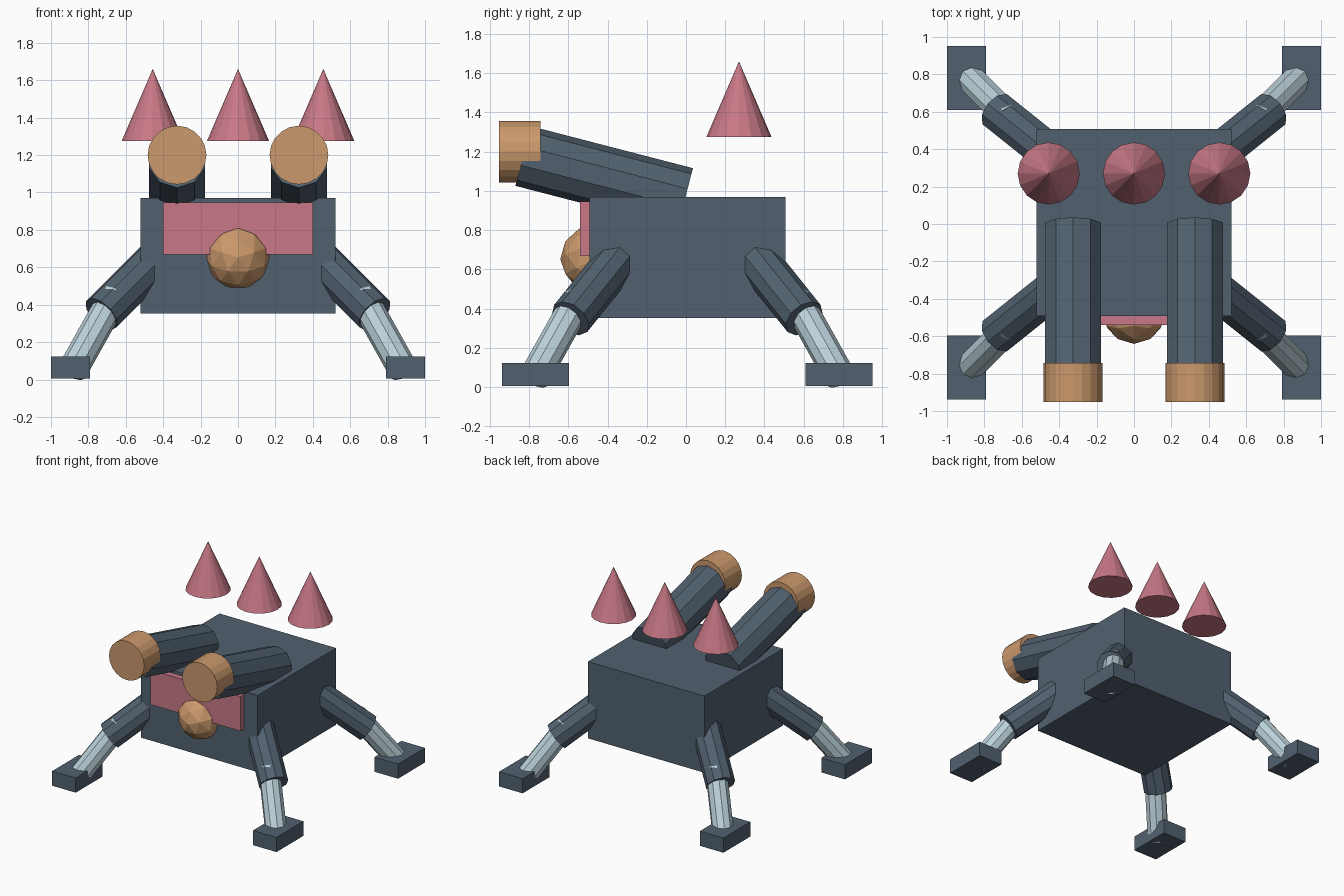
import bpy
import math
from mathutils import Vector, Matrix

cube = bpy.data.objects.get("Cube")
if cube:
    bpy.data.objects.remove(cube, do_unlink=True)


def material(name, rgb):
    mat = bpy.data.materials.new(name)
    mat.use_nodes = True
    color = (*rgb, 1.0)
    mat.diffuse_color = color
    mat.node_tree.nodes["Principled BSDF"].inputs["Base Color"].default_value = color
    return mat


SLATE = material("slate", (0.083, 0.120, 0.160))
PINK = material("pink", (0.58, 0.19, 0.24))
TAN = material("tan", (0.60, 0.32, 0.15))
PALE = material("pale_steel", (0.50, 0.64, 0.70))
MID_Y = 0.007  # centre of the body and legs


def finish(name, mat):
    obj = bpy.context.object
    obj.name = obj.data.name = name
    obj.data.materials.append(mat)
    return obj


def box(name, low, high, mat):
    low, high = Vector(low), Vector(high)
    bpy.ops.mesh.primitive_cube_add(size=1, location=(low + high) / 2)
    obj = finish(name, mat)
    obj.data.transform(Matrix.Diagonal((*(high - low), 1)))
    return obj


def rod(name, start, end, radius, sides, mat):
    """Flat-sided cylinder between two points."""
    start, end = Vector(start), Vector(end)
    axis = end - start
    bpy.ops.mesh.primitive_cylinder_add(vertices=sides, radius=radius, depth=axis.length,
                                        location=(start + end) / 2)
    obj = finish(name, mat)
    obj.data.transform(axis.to_track_quat('Z', 'Y').to_matrix().to_4x4())
    return obj


# Body and front panel
box("body", (-0.52, MID_Y - 0.5, 0.352), (0.52, MID_Y + 0.5, 0.97), SLATE)
box("front_panel", (-0.4, -0.54, 0.668), (0.4, -0.47, 0.947), PINK)

# Faceted ball on the front, its pole pointing forward
bpy.ops.mesh.primitive_ico_sphere_add(subdivisions=2, radius=0.174, location=(0, -0.467, 0.6525))
ball = finish("front_ball", TAN)
ball.data.transform(Matrix.Rotation(math.radians(90), 4, 'X')
                    @ Matrix.Rotation(math.radians(18), 4, 'Z'))

# Four splayed legs
for side, sx in (("left", 1), ("right", -1)):
    for end, sy in (("front", -1), ("back", 1)):
        def place(x, y, z):
            return (sx * x, MID_Y + sy * y, z)

        tag = f"{end}_{side}"
        rod(f"upper_leg_{tag}", place(0.38, 0.315, 0.70), place(0.73, 0.595, 0.35),
            0.109, 10, SLATE)
        rod(f"lower_leg_{tag}", place(0.66, 0.555, 0.45), place(0.886, 0.781, 0.046),
            0.08, 10, PALE)
        x, y = sx * 0.895, MID_Y + sy * 0.774
        box(f"foot_{tag}", (x - 0.105, y - 0.171, 0.006), (x + 0.105, y + 0.171, 0.124), SLATE)

# Two raised barrels with muzzle caps
for side, x in (("left", 0.326), ("right", -0.326)):
    rod(f"barrel_{side}", (x, -0.004, 0.964), (x, -0.83, 1.178), 0.157, 10, SLATE)
    rod(f"muzzle_{side}", (x, -0.743, 1.2), (x, -0.953, 1.2), 0.157, 20, TAN)

# Row of floating spikes
for side, x in (("left", 0.456), ("middle", 0), ("right", -0.456)):
    bpy.ops.mesh.primitive_cone_add(vertices=16, radius1=0.166, radius2=0, depth=0.385,
                                    location=(x, 0.27, 1.468))
    finish(f"spike_{side}", PINK)
